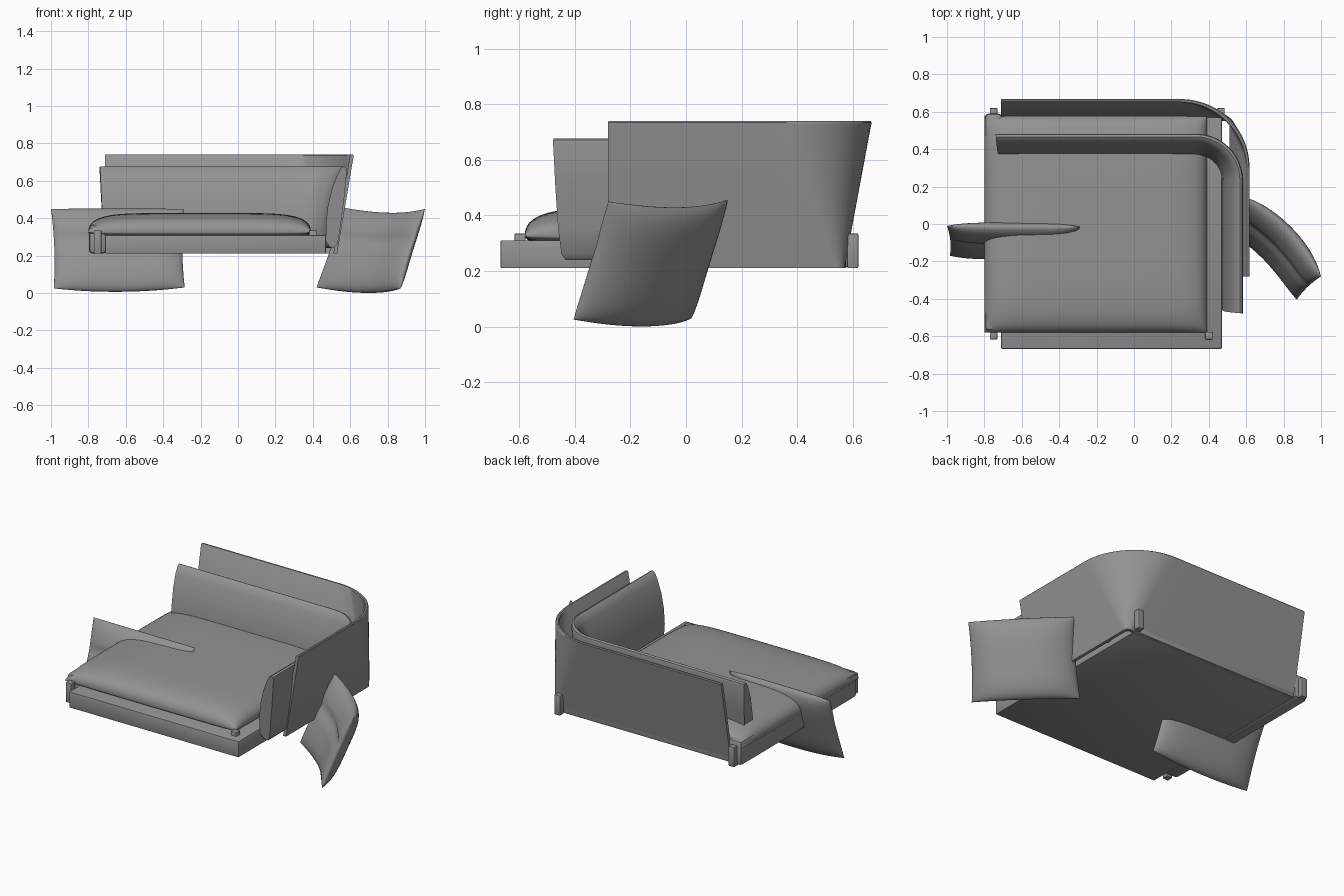
import bpy, bmesh, math
from mathutils import Vector

if "Cube" in bpy.data.objects:
    bpy.data.objects.remove(bpy.data.objects["Cube"])

GREY = bpy.data.materials.new("mid grey")
GREY.diffuse_color = (0.29, 0.29, 0.29, 1)
GREY.use_nodes = True
GREY.node_tree.nodes["Principled BSDF"].inputs["Base Color"].default_value = GREY.diffuse_color


def finish(name, bm, angle=40):
    bmesh.ops.remove_doubles(bm, verts=bm.verts, dist=0.0002)
    bmesh.ops.recalc_face_normals(bm, faces=bm.faces)
    me = bpy.data.meshes.new(name)
    bm.to_mesh(me)
    bm.free()
    ob = bpy.data.objects.new(name, me)
    bpy.context.collection.objects.link(ob)
    me.materials.append(GREY)
    bpy.ops.object.select_all(action='DESELECT')
    ob.select_set(True)
    bpy.context.view_layer.objects.active = ob
    bpy.ops.object.shade_smooth_by_angle(angle=math.radians(angle))
    return ob


def box(name, lo, hi, bevel=0.004):
    bm = bmesh.new()
    bmesh.ops.create_cube(bm, size=1)
    for v in bm.verts:
        v.co = [lo[i] + (v.co[i] + 0.5) * (hi[i] - lo[i]) for i in range(3)]
    bmesh.ops.bevel(bm, geom=bm.edges[:], offset=bevel, segments=2, affect='EDGES', profile=0.5)
    return finish(name, bm)


def corner_path(x0, xr, yb, y1, r, z, n=20):
    """Line along the back, round the rear right corner, then along the side."""
    pts = [(x0 + (xr - r - x0) * i / 6, yb) for i in range(6)]
    for i in range(n + 1):
        a = math.pi / 2 * (1 - i / n)
        pts.append((xr - r + r * math.cos(a), yb - r + r * math.sin(a)))
    pts += [(xr, yb - r + (y1 - yb + r) * i / 6) for i in range(1, 7)]
    return [Vector((x, y, z)) for x, y in pts]


def loft(name, paths, angle=40):
    """Skin a closed loop of equal-length paths and cap both ends."""
    bm = bmesh.new()
    rows = [[bm.verts.new(p) for p in path] for path in paths]
    for k, a in enumerate(rows):
        b = rows[(k + 1) % len(rows)]
        for i in range(len(a) - 1):
            bm.faces.new((a[i], a[i + 1], b[i + 1], b[i]))
    bm.faces.new([r[0] for r in rows])
    bm.faces.new([r[-1] for r in rows])
    return finish(name, bm, angle)


def puffy(name, n, point):
    """Two-sided grid closed along its rim; point(u, v, side)."""
    bm = bmesh.new()
    s = [math.sin(math.pi / 2 * (2 * i / n - 1)) for i in range(n + 1)]
    for side in (1, -1):
        g = [[bm.verts.new(point(u, v, side)) for v in s] for u in s]
        for i in range(n):
            for j in range(n):
                bm.faces.new((g[i][j], g[i + 1][j], g[i + 1][j + 1], g[i][j + 1]))
    return finish(name, bm, 70)


def pillow(name, tl, tr, bl, br, thick, bend, sag):
    tl, tr, bl, br = map(Vector, (tl, tr, bl, br))
    nrm = (tr - tl).cross(tl - bl).normalized()   # points to the front side

    def point(u, v, side):
        pu = u * (1 - 0.03 * (1 - v * v))          # pinched side edges
        a, b = (pu + 1) / 2, (v + 1) / 2
        p = (bl * (1 - a) + br * a) * (1 - b) + (tl * (1 - a) + tr * a) * b
        t = max(0, (1 - u ** 4) * (1 - v ** 4)) ** 0.55
        p += nrm * (side * thick * t - bend * (1 - u * u))
        p.z -= sag * (1 - u * u) * (1 - v) / 2
        # soft horizontal fold across the front
        if side > 0:
            p -= nrm * 0.018 * t * math.exp(-((v - 0.2) / 0.12) ** 2)
        return p
    return puffy(name, 28, point)


# Flat base
box("base", (-0.71, -0.667, 0.21), (0.47, 0.575, 0.31))

# Flared back shell: tight corner at the bottom, wide one at the top
loft("back_shell", [
    corner_path(-0.712, 0.53, 0.57, -0.28, 0.03, 0.21),
    corner_path(-0.712, 0.617, 0.666, -0.28, 0.36, 0.725),
    corner_path(-0.712, 0.618, 0.668, -0.28, 0.37, 0.735),
    corner_path(-0.710, 0.614, 0.664, -0.278, 0.37, 0.74),
    corner_path(-0.710, 0.604, 0.654, -0.278, 0.36, 0.74),
    corner_path(-0.712, 0.599, 0.649, -0.28, 0.355, 0.735),
    corner_path(-0.712, 0.51, 0.55, -0.28, 0.02, 0.21)])

# Seat cushion with rolled edges
def seat_point(u, v, side):
    f = max(0, (1 - u ** 6) * (1 - v ** 6)) ** 0.4
    return (-0.205 + 0.595 * u, 0.58 * v, 0.325 + (0.103 if side > 0 else -0.03) * f)

puffy("seat_cushion", 40, seat_point)
box("seat_side_wrap", (-0.797, -0.57, 0.21), (-0.705, 0.59, 0.365), 0.02)

# Wraparound back cushion: (inward offset, height, end shortening)
PROFILE = [(0.0, 0.655, 0), (0.004, 0.671, 0), (0.016, 0.677, 0.002), (0.032, 0.668, 0.003),
           (0.052, 0.63, 0.004), (0.082, 0.55, 0.008), (0.102, 0.46, 0.012),
           (0.112, 0.37, 0.018), (0.112, 0.28, 0.028), (0.095, 0.247, 0.04),
           (0.07, 0.24, 0.045), (0.05, 0.26, 0.03), (0.035, 0.35, 0.018),
           (0.015, 0.5, 0.008)]
loft("back_cushion", [
    corner_path(-0.74 + e, 0.582 - d, 0.482 - d, -0.478 + e, 0.25 - d, z)
    for d, z, e in PROFILE])

# Small corner brackets
for i, (x, y) in enumerate([(-0.75, 0.6), (0.465, 0.6), (-0.75, -0.597), (0.4, -0.597)]):
    box(f"corner_bracket_{i + 1}", (x - 0.02, y - 0.02, 0.21), (x + 0.02, y + 0.02, 0.335))

# Loose pillows: one through the left seat edge, one leaning on the right side
pillow("left_pillow", (-1.0, -0.01, 0.45), (-0.29, -0.015, 0.45),
       (-0.985, -0.17, 0.025), (-0.285, -0.17, 0.03), 0.05, 0.0, 0.02)
pillow("right_pillow", (0.57, 0.15, 0.455), (1.0, -0.28, 0.45),
       (0.42, 0.02, 0.03), (0.87, -0.405, 0.025), 0.055, 0.06, 0.0)
